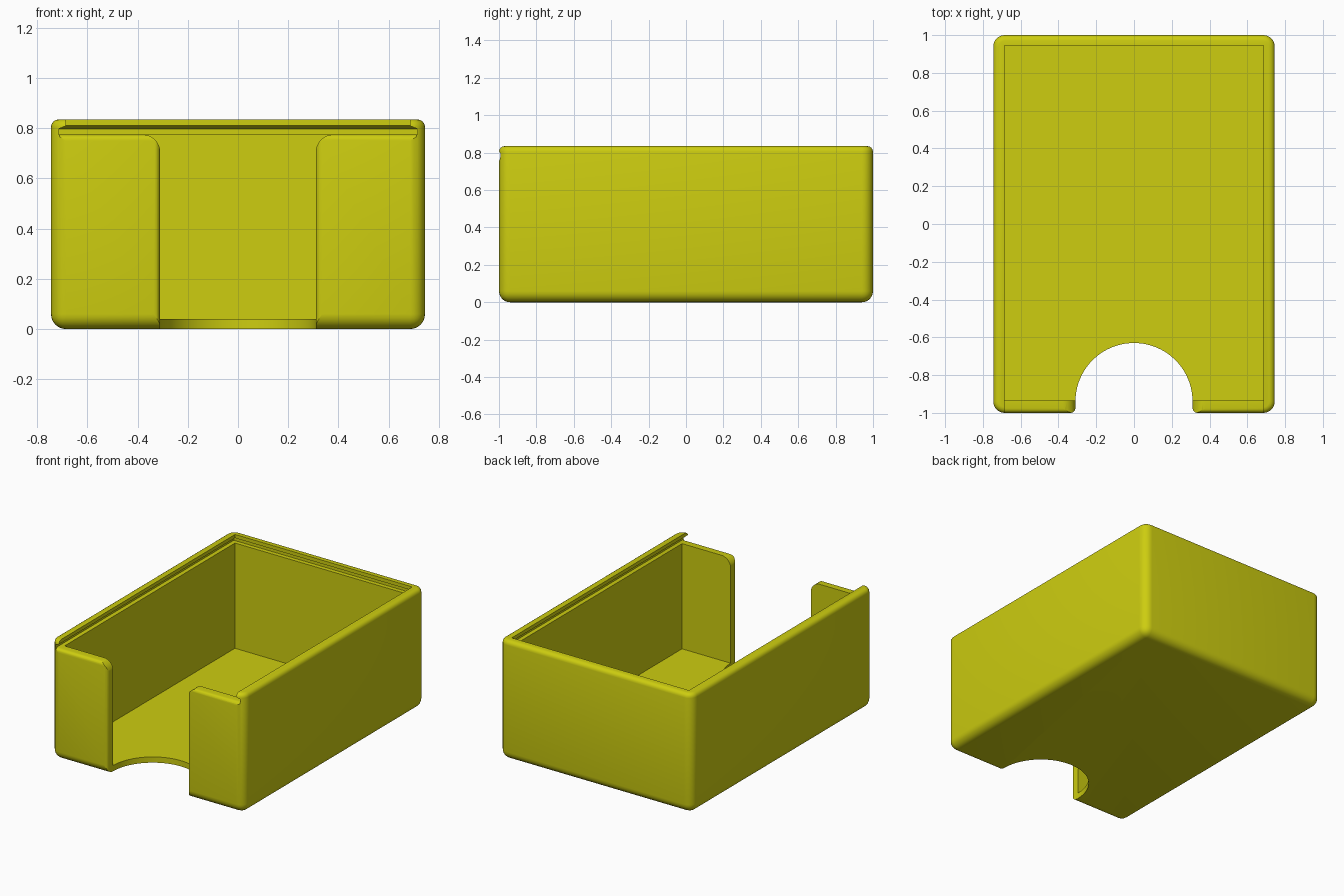
import bpy, bmesh, math
from mathutils import Vector

if "Cube" in bpy.data.objects:
    bpy.data.objects.remove(bpy.data.objects["Cube"])

HX, HY, TOP = 0.745, 1.0, 0.835      # outer half sizes and height
NOTCH = 0.31                         # half width of the thumb notch
RIM = 0.775                          # top of the front wall / bottom of the lid groove

mat = bpy.data.materials.new("olive yellow")
mat.diffuse_color = (0.61, 0.61, 0.005, 1)
mat.use_nodes = True
mat.node_tree.nodes["Principled BSDF"].inputs["Base Color"].default_value = mat.diffuse_color


def make_object(name, bm):
    bmesh.ops.recalc_face_normals(bm, faces=bm.faces)
    mesh = bpy.data.meshes.new(name)
    bm.to_mesh(mesh)
    bm.free()
    mesh.materials.append(mat)
    obj = bpy.data.objects.new(name, mesh)
    bpy.context.collection.objects.link(obj)
    return obj


def loft(name, rings):
    """Closed solid through matching rings of points."""
    bm = bmesh.new()
    loops = [[bm.verts.new(p) for p in ring] for ring in rings]
    n = len(loops[0])
    for a, b in zip(loops, loops[1:]):
        for i in range(n):
            j = (i + 1) % n
            bm.faces.new((a[i], a[j], b[j], b[i]))
    bm.faces.new(loops[0])
    bm.faces.new(loops[-1])
    return make_object(name, bm)


def arc(cx, cy, r, a0, a1, n):
    return [(cx + r * math.cos(math.radians(a0 + (a1 - a0) * i / n)),
             cy + r * math.sin(math.radians(a0 + (a1 - a0) * i / n))) for i in range(n + 1)]


def mirrored(half):
    """Right half profile plus its reflection."""
    return half + [(-x, y) for x, y in reversed(half)]


# Outer body: large rounding on the sides and bottom, small rounding on the top rim
bm = bmesh.new()
bmesh.ops.create_cube(bm, size=1)
for v in bm.verts:
    v.co = Vector((v.co.x * 2 * HX, v.co.y * 2 * HY, (v.co.z + 0.5) * TOP))
is_top = lambda e: all(v.co.z > TOP - 1e-4 for v in e.verts)
bmesh.ops.bevel(bm, geom=[e for e in bm.edges if not is_top(e)], offset=0.06,
                segments=6, profile=0.5, affect='EDGES')
bmesh.ops.bevel(bm, geom=[e for e in bm.edges if is_top(e)], offset=0.03,
                segments=4, profile=0.5, affect='EDGES')
box = make_object("open_box", bm)

# Cavity with an undercut lid groove that runs out through the front
levels = [(0.04, 0.685, -0.935, 0.945), (RIM, 0.685, -0.935, 0.945),
          (RIM, 0.715, -1.1, 0.975), (0.797, 0.715, -1.1, 0.975),
          (0.81, 0.685, -1.1, 0.945), (0.95, 0.685, -1.1, 0.945)]
cavity = loft("cavity_cutter", [[(-x, y0, z), (x, y0, z), (x, y1, z), (-x, y1, z)]
                                for z, x, y0, y1 in levels])

# Thumb notch: half circle in the floor, eased edges on the front wall
r = 0.025
plan = mirrored([(NOTCH + r, -1.1)] + arc(NOTCH + r, -1 + r, r, 270, 180, 4)
                + arc(0, -0.94, NOTCH, 0, 88, 24))
notch = loft("notch_cutter", [[(x, y, z) for x, y in plan] for z in (-0.1, 0.95)])

# Rounded upper corners of the front wall beside the notch
R = 0.07
corner = mirrored([(0.28, 0.5)] + arc(NOTCH + R, RIM - R, R, 180, 90, 8)
                  + [(NOTCH + R, RIM + 0.015)])
corners = loft("corner_cutter", [[(x, y, z) for x, z in corner] for y in (-1.1, -0.9)])

# Eased outer top edge of the front wall
edge = [(-1.05, RIM - r)] + arc(-1 + r, RIM - r, r, 180, 90, 4) + [(-1 + r, RIM + 0.01), (-1.05, RIM + 0.01)]
front_edge = loft("front_edge_cutter", [[(x, y, z) for y, z in edge] for x in (-0.71, 0.71)])

for cutter in (cavity, notch, corners, front_edge):
    cut = box.modifiers.new(cutter.name, 'BOOLEAN')
    cut.operation = 'DIFFERENCE'
    cut.solver = 'EXACT'
    cut.object = cutter
    cutter.hide_render = True
    cutter.hide_viewport = False

# Apply the cuts, remove the cutters and smooth the roundings
bpy.context.view_layer.update()
result = bpy.data.meshes.new_from_object(box.evaluated_get(bpy.context.evaluated_depsgraph_get()))
box.modifiers.clear()
box.data = result
for cutter in (cavity, notch, corners, front_edge):
    bpy.data.objects.remove(cutter)
bpy.context.view_layer.objects.active = box
box.select_set(True)
bpy.ops.object.shade_smooth_by_angle(angle=math.radians(30))
